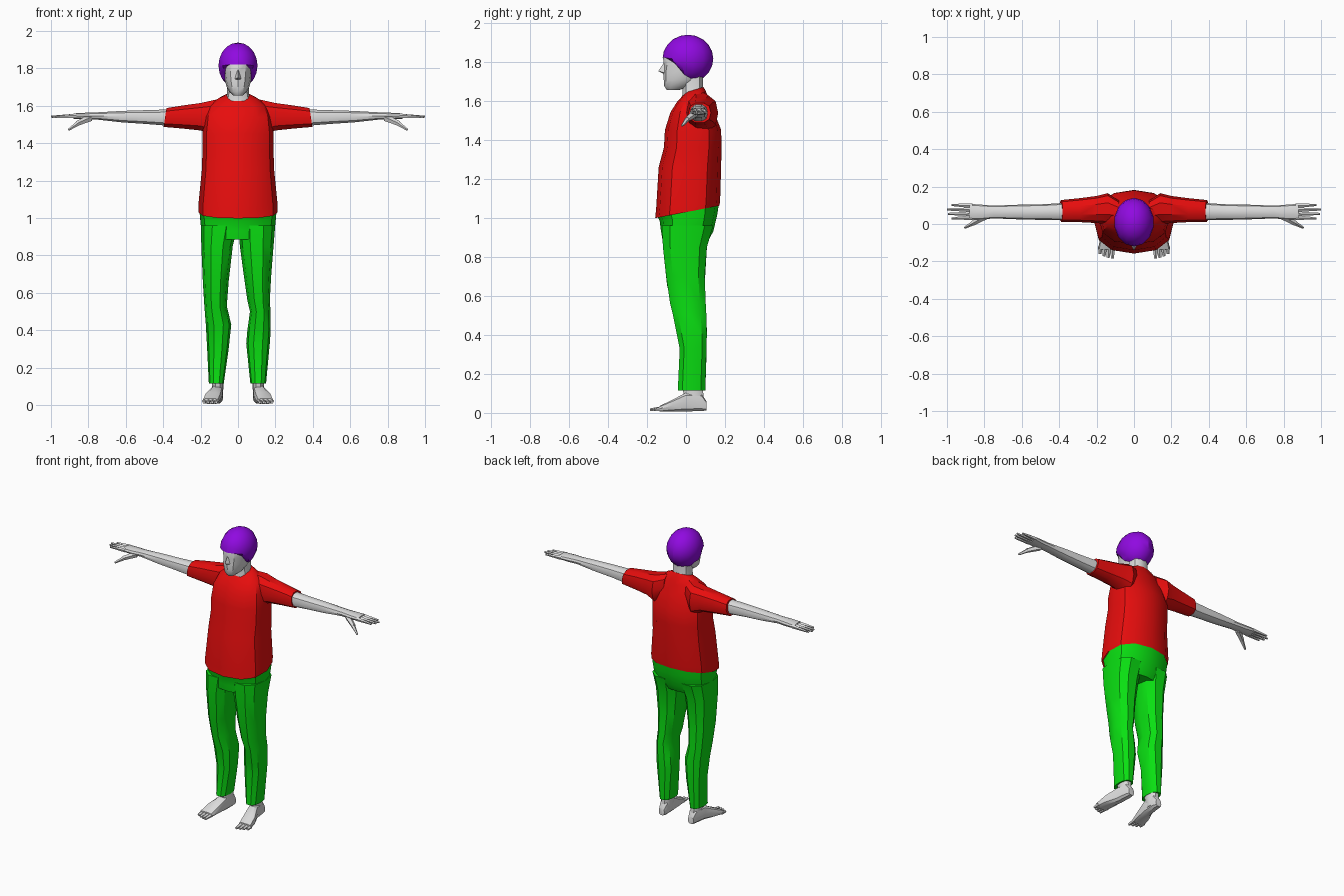
import bpy, bmesh, math
from mathutils import Vector


def material(name, rgb):
    m = bpy.data.materials.new(name)
    m.diffuse_color = (*rgb, 1)
    return m


SKIN = material("light grey", (0.72, 0.72, 0.72))
RED = material("red", (0.8, 0.004, 0.004))
GREEN = material("green", (0.003, 0.75, 0.006))
PURPLE = material("purple", (0.28, 0.003, 0.75))


def finish(name, bm, mat, angle=35):
    bmesh.ops.recalc_face_normals(bm, faces=bm.faces)
    me = bpy.data.meshes.new(name)
    bm.to_mesh(me)
    bm.free()
    ob = bpy.data.objects.new(name, me)
    bpy.context.collection.objects.link(ob)
    me.materials.append(mat)
    bpy.ops.object.select_all(action='DESELECT')
    ob.select_set(True)
    bpy.context.view_layer.objects.active = ob
    bpy.ops.object.shade_smooth_by_angle(angle=math.radians(angle))
    return ob


def loft(name, rings, mat, axis='z', n=12, power=2.4, caps=(True, True), flip=1):
    """Rings are (position, u0, u1, v0, v1[, tilt]) across the chosen axis; flip=-1 mirrors x."""
    bm = bmesh.new()
    loops = []
    for s, u0, u1, v0, v1, *tilt in rings:
        loop = []
        for i in range(n):
            a = 2 * math.pi * i / n
            c, d = math.cos(a), math.sin(a)
            c = math.copysign(abs(c) ** (2 / power), c)
            d = math.copysign(abs(d) ** (2 / power), d)
            u, v = (u0 + u1) / 2 + c * (u1 - u0) / 2, (v0 + v1) / 2 + d * (v1 - v0) / 2
            w = s + (tilt[0] * d if tilt else 0)
            p = {'z': (u, v, w), 'x': (w, u, v), 'y': (u, w, v)}[axis]
            loop.append(bm.verts.new((p[0] * flip, p[1], p[2])))
        loops.append(loop)
    for a, b in zip(loops, loops[1:]):
        for i in range(n):
            j = (i + 1) % n
            bm.faces.new((a[i], a[j], b[j], b[i]))
    if caps[0]:
        bm.faces.new(loops[0])
    if caps[1]:
        bm.faces.new(loops[-1])
    return finish(name, bm, mat)


def digit(name, a, b, r0, r1, flip=1):
    """Tapered finger or toe between two points."""
    a, b = Vector((a[0] * flip, *a[1:])), Vector((b[0] * flip, *b[1:]))
    bm = bmesh.new()
    bmesh.ops.create_cone(bm, cap_ends=True, segments=5, radius1=r0, radius2=r1, depth=(b - a).length)
    q = (b - a).to_track_quat('Z', 'Y')
    for v in bm.verts:
        v.co = q @ v.co + (a + b) / 2
    finish(name, bm, SKIN)


# Shirt body, open at the hem
loft("shirt_body", [
    (1.03, -.212, .212, -.158, .172, .032),
    (1.07, -.212, .212, -.153, .175, .025),
    (1.26, -.193, .193, -.140, .180),
    (1.36, -.190, .190, -.113, .182),
    (1.45, -.190, .190, -.108, .180),
    (1.54, -.180, .180, -.080, .145),
    (1.60, -.155, .155, -.045, .120, .005),
    (1.64, -.105, .105, -.015, .100, .012),
    (1.655, -.068, .068, -.008, .090, .015)], RED, caps=(False, True))

# Waist and seat of the trousers
loft("trouser_seat", [
    (1.035, -.206, .206, -.145, .168, .032),
    (1.00, -.203, .203, -.135, .160, .015),
    (0.93, -.196, .196, -.128, .140),
    (0.885, -.190, .190, -.120, .115)], GREEN)

# Trouser legs: height, inner and outer distance from the middle, front, back
right_leg = [(.96, .0, .199, -.13, .145), (.85, .010, .190, -.123, .112), (.70, .030, .178, -.106, .100),
             (.56, .050, .170, -.085, .105), (.50, .064, .174, -.070, .108), (.40, .050, .175, -.050, .110),
             (.33, .044, .170, -.035, .108), (.115, .066, .150, -.045, .102)]
left_leg = [(.96, .0, .199, -.13, .145), (.85, .028, .196, -.123, .112), (.66, .050, .188, -.102, .100),
            (.53, .060, .180, -.075, .106), (.43, .036, .172, -.055, .110), (.30, .050, .165, -.030, .108),
            (.115, .076, .156, -.045, .102)]

for side, f, leg in (("right", 1, right_leg), ("left", -1, left_leg)):
    loft(side + "_trouser_leg", leg, GREEN, n=10, flip=f)

    # Sleeve
    loft(side + "_sleeve", [
        (.08, .005, .125, 1.48, 1.645),
        (.14, .000, .165, 1.44, 1.632),
        (.20, .005, .150, 1.465, 1.618),
        (.29, .010, .138, 1.475, 1.605),
        (.39, .012, .128, 1.485, 1.590, -.008)], RED, 'x', n=10, flip=f)

    # Bare arm and palm
    loft(side + "_arm", [
        (.38, .020, .112, 1.492, 1.582),
        (.50, .022, .105, 1.502, 1.578),
        (.62, .025, .103, 1.510, 1.574),
        (.75, .030, .098, 1.525, 1.566),
        (.81, .024, .103, 1.525, 1.564),
        (.88, .024, .108, 1.530, 1.560)], SKIN, 'x', n=10, flip=f)

    # Fingers and thumb
    for k, tip in enumerate((.975, .995, 1.0, .975)):
        y = .034 + k * .021
        digit(f"{side}_finger_{k + 1}", (.865, y, 1.545), (tip, y - .004 + k * .003, 1.541), .013, .006, f)
    digit(side + "_thumb", (.79, .045, 1.535), (.86, .005, 1.505), .020, .014, f)
    digit(side + "_thumb_tip", (.85, .010, 1.51), (.905, -.020, 1.472), .014, .006, f)

    # Foot and toes, turned slightly outwards
    loft(side + "_ankle", [(.03, .080, .138, .0, .098), (.125, .078, .140, -.020, .088)], SKIN, n=10, flip=f)
    loft(side + "_foot", [
        (.105, .088, .130, .012, .06), (.08, .080, .138, .008, .10),
        (.0, .082, .148, .006, .105), (-.07, .090, .180, .006, .068),
        (-.135, .100, .192, .006, .036)], SKIN, 'y', n=10, power=3, flip=f)
    for k, tip in enumerate((-.185, -.18, -.172, -.16)):
        x = .113 + k * .022
        digit(f"{side}_toe_{k + 1}", (x, -.12, .020), (x + .003, tip, .015), .014, .008, f)

# Neck and head
loft("neck", [(1.625, -.066, .066, -.022, .095), (1.67, -.058, .058, -.018, .088),
              (1.74, -.058, .058, -.03, .09)], SKIN, n=10)
loft("head", [
    (1.655, -.024, .024, -.098, -.035),
    (1.675, -.048, .048, -.112, .030),
    (1.705, -.062, .062, -.114, .075),
    (1.74, -.071, .071, -.117, .100),
    (1.78, -.076, .076, -.112, .115),
    (1.82, -.078, .078, -.118, .115),
    (1.87, -.066, .066, -.095, .10)], SKIN, n=12, power=2.2)

# Nose wedge
bm = bmesh.new()
top, tip, base, le, ri = [bm.verts.new(p) for p in (
    (0, -.110, 1.80), (0, -.142, 1.752), (0, -.110, 1.735), (-.019, -.108, 1.742), (.019, -.108, 1.742))]
for tri in ((top, le, tip), (top, tip, ri), (tip, le, base), (tip, base, ri)):
    bm.faces.new(tri)
finish("nose", bm, SKIN, 20)

# Hair cap: egg shape trimmed along a hairline that rises towards the forehead
bm = bmesh.new()
bmesh.ops.create_uvsphere(bm, u_segments=14, v_segments=10, radius=1)
for v in bm.verts:
    x, y, z = v.co
    p = Vector((x * .107, .010 + y * .130, 1.815 + z * .123))
    t = min(1, max(0, (.02 - p.y) / .10))
    hairline = 1.695 + .125 * t
    if p.z < hairline:
        p.z = hairline
    v.co = p
bmesh.ops.remove_doubles(bm, verts=bm.verts, dist=.0005)
finish("hair", bm, PURPLE, 30)
